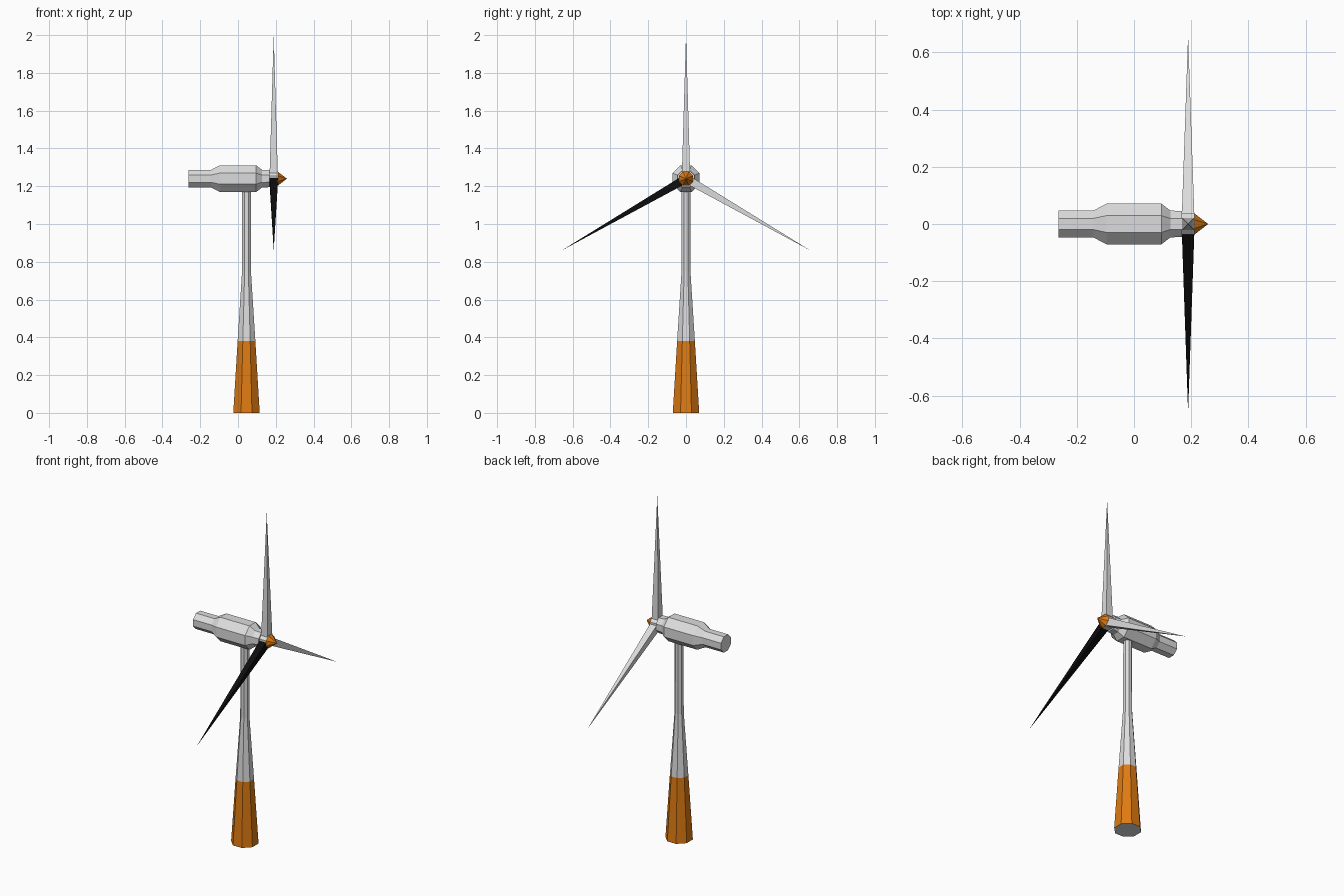
import bpy, bmesh, math
from mathutils import Matrix

if "Cube" in bpy.data.objects:
    bpy.data.objects.remove(bpy.data.objects["Cube"])


def material(name, rgb):
    m = bpy.data.materials.new(name)
    m.diffuse_color = (*rgb, 1)
    m.use_nodes = True
    m.node_tree.nodes["Principled BSDF"].inputs["Base Color"].default_value = m.diffuse_color
    return m


GREY = material("light grey", (0.72, 0.72, 0.72))
ORANGE = material("orange", (0.73, 0.195, 0.006))
BLACK = material("black", (0.004, 0.004, 0.004))


def loft(name, stations, sides, mats, matrix, mat_rule=None):
    """Prism along local z from (height, flat-to-centre radius) stations; radius 0 is a point."""
    bm = bmesh.new()
    rings = []
    for h, r in stations:
        if r == 0:
            rings.append([bm.verts.new((0, 0, h))] * sides)
            continue
        big = r / math.cos(math.pi / sides)
        ang = [2 * math.pi * (i + 0.5) / sides for i in range(sides)]
        rings.append([bm.verts.new((big * math.cos(a), big * math.sin(a), h)) for a in ang])
    for k, (lo, hi) in enumerate(zip(rings, rings[1:])):
        for i in range(sides):
            j = (i + 1) % sides
            loop = list(dict.fromkeys((lo[i], lo[j], hi[j], hi[i])))
            face = bm.faces.new(loop)
            face.material_index = mat_rule(k) if mat_rule else 0
    for ring, r in ((rings[0], stations[0][1]), (rings[-1], stations[-1][1])):
        if r > 0:
            bm.faces.new(ring)
    bmesh.ops.recalc_face_normals(bm, faces=bm.faces)
    me = bpy.data.meshes.new(name)
    bm.to_mesh(me)
    bm.free()
    for m in mats:
        me.materials.append(m)
    ob = bpy.data.objects.new(name, me)
    ob.matrix_world = matrix
    bpy.context.collection.objects.link(ob)
    return ob


AXIS_Z = 1.24
ROTOR_X = 0.189
along_x = Matrix.Translation((0, 0, AXIS_Z)) @ Matrix.Rotation(math.pi / 2, 4, 'Y')

# Tower with an orange foot
loft("tower", [(0, 0.07), (0.38, 0.047), (0.75, 0.0235), (1.2, 0.0225)], 8,
     [GREY, ORANGE], Matrix.Translation((0.045, 0, 0)), lambda k: 1 if k == 0 else 0)

# Nacelle, hub and nose cone along the rotor axis
loft("nacelle", [(-0.263, 0.047), (-0.142, 0.047), (-0.096, 0.071), (0.096, 0.071),
                 (0.127, 0.047), (0.167, 0.045)], 8, [GREY], along_x)
loft("hub", [(0.16, 0.037), (0.211, 0.037)], 8, [GREY], along_x)
loft("nose_cone", [(0.211, 0.037), (0.259, 0)], 8, [ORANGE], along_x)

# Three tapered square blades, one of them black
for name, deg, mat in (("blade_top", 0, GREY), ("blade_back", -120, GREY),
                       ("blade_front", 120, BLACK)):
    m = Matrix.Translation((ROTOR_X, 0, AXIS_Z)) @ Matrix.Rotation(math.radians(deg), 4, 'X')
    loft(name, [(0, 0.0225), (0.76, 0)], 4, [mat], m)
